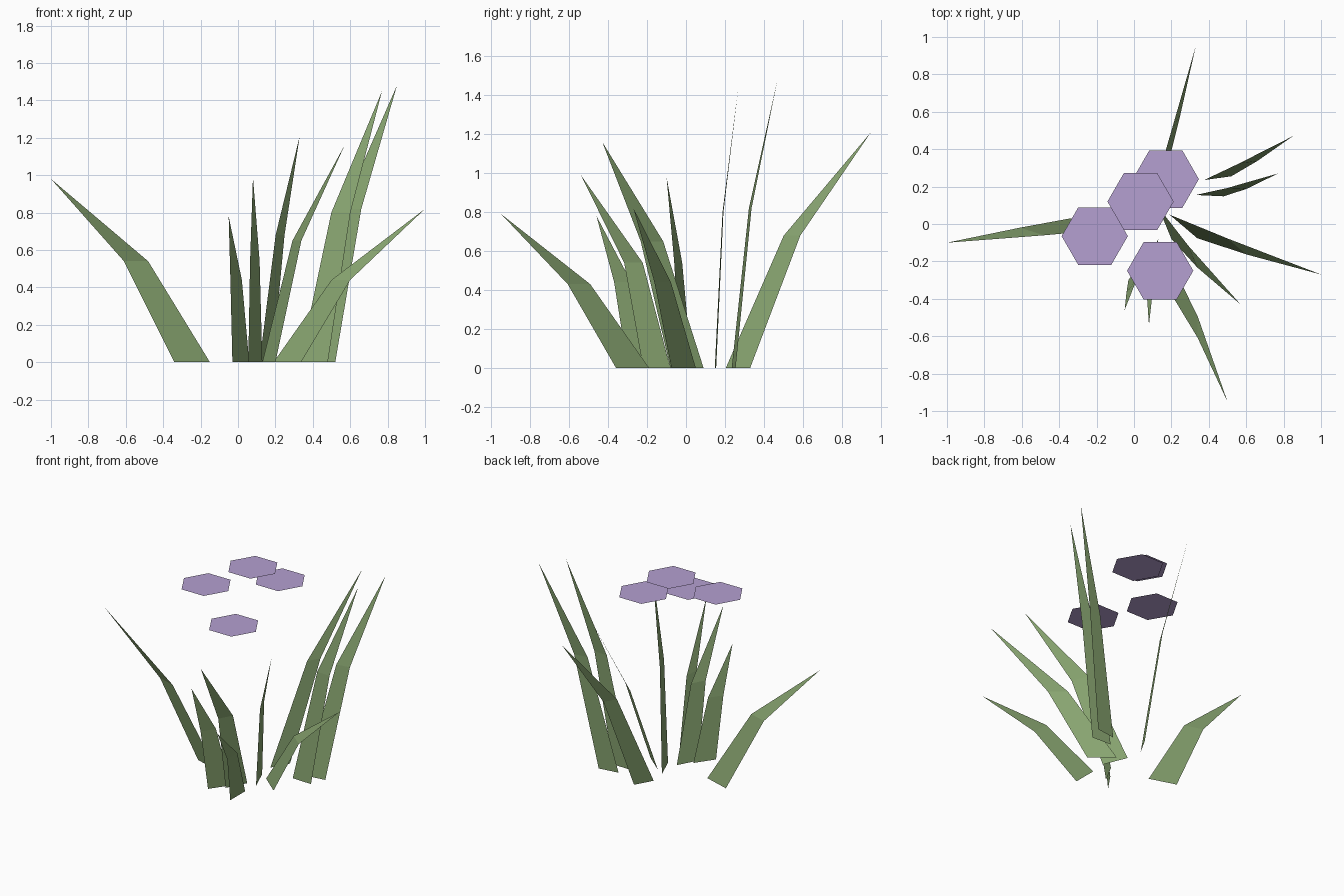
import bpy
import bmesh
from mathutils import Vector

cube = bpy.data.objects.get("Cube")
if cube:
    bpy.data.objects.remove(cube, do_unlink=True)


def make_material(name, colour):
    material = bpy.data.materials.new(name)
    material.use_nodes = True
    rgba = (*colour, 1)
    material.diffuse_color = rgba
    shader = material.node_tree.nodes["Principled BSDF"]
    shader.inputs["Base Color"].default_value = rgba
    return material


def link_mesh(name, bm, material):
    mesh = bpy.data.meshes.new(name)
    bm.to_mesh(mesh)
    bm.free()
    mesh.materials.append(material)
    obj = bpy.data.objects.new(name, mesh)
    bpy.context.collection.objects.link(obj)
    return obj


def make_blade(name, base_a, base_b, fold, tip):
    """Flat leaf: a tapering quad up to the fold, then a triangle to the tip."""
    start = Vector((*base_a, 0))
    end = Vector((*base_b, 0))
    half_fold = (end - start) * FOLD_RATIO / 2
    fold = Vector(fold)
    bm = bmesh.new()
    points = (start, end, fold + half_fold, fold - half_fold, Vector(tip))
    a, b, c, d, top = [bm.verts.new(point) for point in points]
    bm.faces.new((a, b, c, d))
    bm.faces.new((d, c, top))
    return link_mesh(name, bm, leaf_green)


def make_flower(name, centre):
    """Flat six-sided blossom with corners on the x axis."""
    bm = bmesh.new()
    bmesh.ops.create_circle(bm, cap_ends=True, segments=6, radius=FLOWER_RADIUS)
    # Put a corner exactly on +x whatever the starting corner is
    bm.verts.ensure_lookup_table()
    first = bm.verts[0].co.copy()
    turn = first.to_2d().angle_signed(Vector((1, 0)))
    spin = Vector((0, 0, 1))
    from_matrix = first.to_3d().rotation_difference(Vector((1, 0, 0))).to_matrix()
    if abs(turn) > 0.01:
        bmesh.ops.rotate(bm, verts=bm.verts, cent=(0, 0, 0), matrix=from_matrix)
    for face in bm.faces:
        face.normal_update()
        if face.normal.dot(spin) < 0:
            face.normal_flip()
    obj = link_mesh(name, bm, petal_purple)
    obj.location = centre
    return obj


FOLD_RATIO = 0.68
FLOWER_RADIUS = 0.177
leaf_green = make_material("leaf green", (0.258, 0.392, 0.171))
petal_purple = make_material("petal purple", (0.46, 0.35, 0.64))

# Leaves: two base corners, centre of the fold, tip
blades = {
    "right_leaf": ((-.34, .03), (-.15, -.03), (-.545, -.04, .54), (-1, -.1, .98)),
    "back_leaf": ((.115, .205), (.185, .33), (.225, .545, .68), (.33, .95, 1.21)),
    "tall_back_leaf": ((.375, .235), (.52, .255), (.61, .33, .82), (.85, .47, 1.48)),
    "tall_front_leaf": ((.33, .155), (.48, .148), (.55, .19, .8), (.77, .27, 1.45)),
    "left_leaf": ((.19, .05), (.337, -.075), (.55, -.12, .44), (1, -.27, .82)),
    "middle_leaf": ((.13, .09), (.2, -.08), (.315, -.175, .65), (.57, -.43, 1.16)),
    "front_left_leaf": ((.19, -.36), (.19, -.19), (.34, -.55, .43), (.5, -.95, .79)),
    "front_right_leaf": ((-.03, -.3), (.06, -.17), (-.01, -.325, .44), (-.05, -.46, .78)),
    "front_leaf": ((.055, -.22), (.13, -.08), (.09, -.27, .54), (.08, -.54, .99)),
}
for name, shape in blades.items():
    make_blade(name, *shape)

# Blossoms floating above the leaves
flowers = {
    "back_flower": (.17, .24, 1.36),
    "top_flower": (.035, .12, 1.46),
    "right_flower": (-.21, -.065, 1.34),
    "front_flower": (.14, -.25, 1.21),
}
for name, centre in flowers.items():
    make_flower(name, centre)
